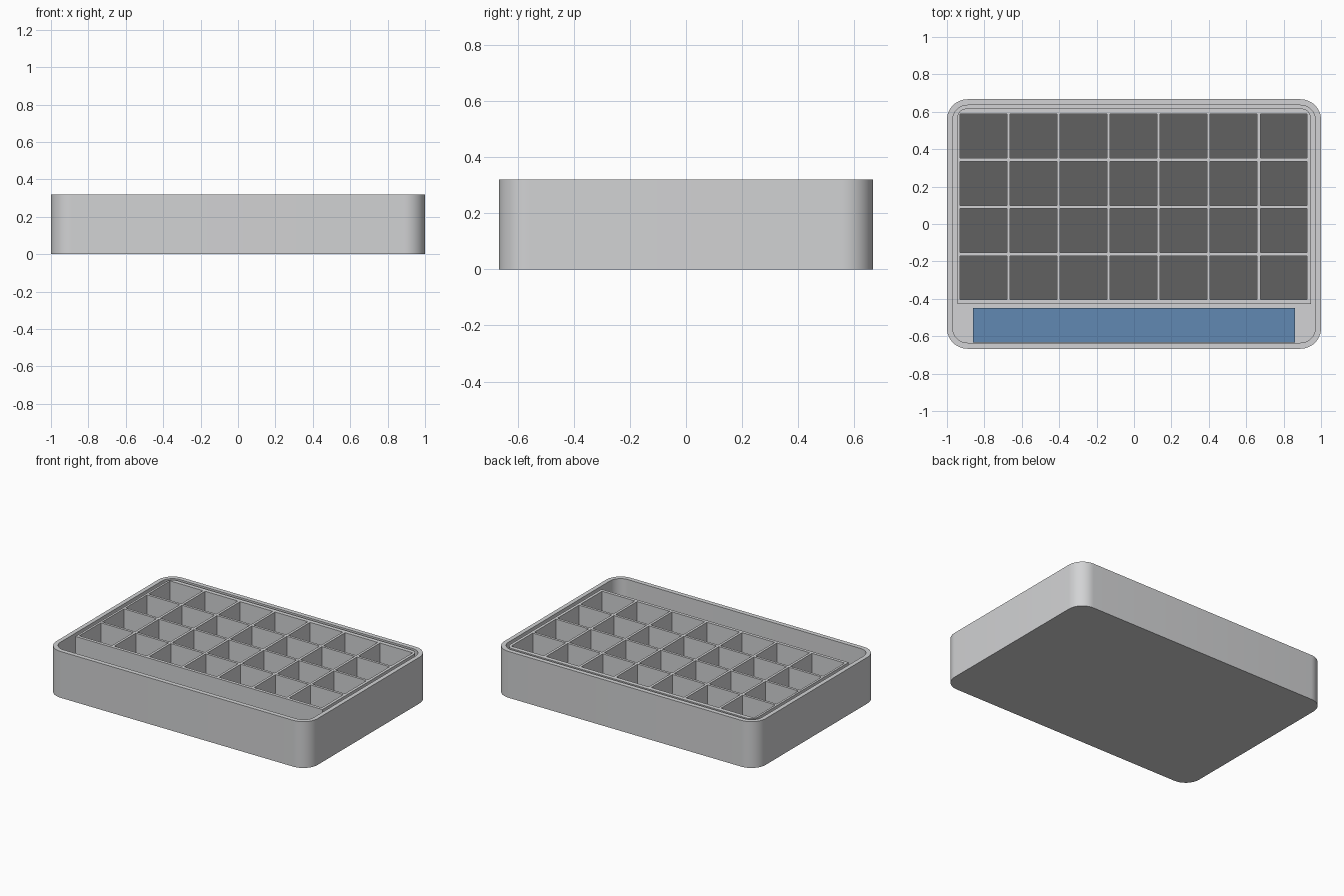
import bpy, bmesh, math

if "Cube" in bpy.data.objects:
    bpy.data.objects.remove(bpy.data.objects["Cube"])


def material(name, color):
    m = bpy.data.materials.new(name)
    m.diffuse_color = (*color, 1.0)
    m.use_nodes = True
    m.node_tree.nodes["Principled BSDF"].inputs["Base Color"].default_value = m.diffuse_color
    return m


GREY = material("light_grey", (0.645, 0.65, 0.66))
DARK = material("dark_grey", (0.12, 0.12, 0.12))
BLUE = material("slate_blue", (0.12, 0.25, 0.45))


def outline(x0, x1, y0, y1, r_front, r_back, n=12):
    """Counter-clockwise rectangle, rounded where the radius is above zero."""
    pts = []
    for cx, cy, sx, sy, r, start in ((x1, y1, -1, -1, r_back, 0), (x0, y1, 1, -1, r_back, 90),
                                     (x0, y0, 1, 1, r_front, 180), (x1, y0, -1, 1, r_front, 270)):
        steps = n if r else 0
        for i in range(steps + 1):
            a = math.radians(start + 90 * i / max(steps, 1))
            pts.append((cx + sx * r + r * math.cos(a), cy + sy * r + r * math.sin(a)))
    return pts


def ring(bm, pts, z):
    return [bm.verts.new((x, y, z)) for x, y in pts]


def bridge(bm, a, b):
    for i in range(len(a)):
        j = (i + 1) % len(a)
        bm.faces.new((a[i], a[j], b[j], b[i]))


def add_prism(bm, pts, z0, z1):
    low, high = ring(bm, pts, z0), ring(bm, pts, z1)
    bm.faces.new(low[::-1])
    bm.faces.new(high)
    bridge(bm, low, high)


def finish(bm, name, *mats):
    bmesh.ops.recalc_face_normals(bm, faces=bm.faces)
    me = bpy.data.meshes.new(name)
    bm.to_mesh(me)
    bm.free()
    for m in mats:
        me.materials.append(m)
    ob = bpy.data.objects.new(name, me)
    bpy.context.collection.objects.link(ob)
    return ob


def activate(ob):
    bpy.ops.object.select_all(action='DESELECT')
    ob.select_set(True)
    bpy.context.view_layer.objects.active = ob


def smooth(ob):
    activate(ob)
    bpy.ops.object.shade_smooth_by_angle(angle=math.radians(30))


# Outer case: open box with rounded corners
FLOOR = 0.03
bm = bmesh.new()
outer = outline(-1, 1, -0.667, 0.667, 0.11, 0.11)
inner = outline(-0.97, 0.97, -0.635, 0.635, 0.08, 0.08)
loops = [ring(bm, outer, 0), ring(bm, outer, 0.32), ring(bm, inner, 0.32), ring(bm, inner, FLOOR)]
for a, b in zip(loops, loops[1:]):
    bridge(bm, a, b)
bm.faces.new(loops[0][::-1])
bm.faces.new(loops[-1])
smooth(finish(bm, "outer_case", GREY))

# Divided tray: solid block with a 7 x 4 grid of cells cut out
bm = bmesh.new()
add_prism(bm, outline(-0.945, 0.945, -0.427, 0.617, 0, 0.05), FLOOR, 0.318)
tray = finish(bm, "divided_tray", GREY, DARK)

CELL_FLOOR = 0.085
bm = bmesh.new()
for col in range(7):
    for row in range(4):
        x, y = -0.930 + 0.2675 * col, -0.405 + 0.2525 * row
        add_prism(bm, outline(x, x + 0.250, y, y + 0.235, 0, 0), CELL_FLOOR, 0.5)
cutter = finish(bm, "cell_cutter", GREY)
cutter.hide_render = True

mod = tray.modifiers.new("cells", 'BOOLEAN')
mod.operation = 'DIFFERENCE'
mod.solver = 'EXACT'
mod.object = cutter
activate(tray)
bpy.ops.object.modifier_apply(modifier=mod.name)
bpy.data.objects.remove(cutter)

# Cell floors are dark, everything else is light
for p in tray.data.polygons:
    p.material_index = int(p.normal.z > 0.9 and p.center.z < 0.1)
smooth(tray)

# Blue block lying in the front compartment
bm = bmesh.new()
add_prism(bm, outline(-0.86, 0.86, -0.633, -0.448, 0, 0), FLOOR, 0.15)
finish(bm, "front_block", BLUE)
